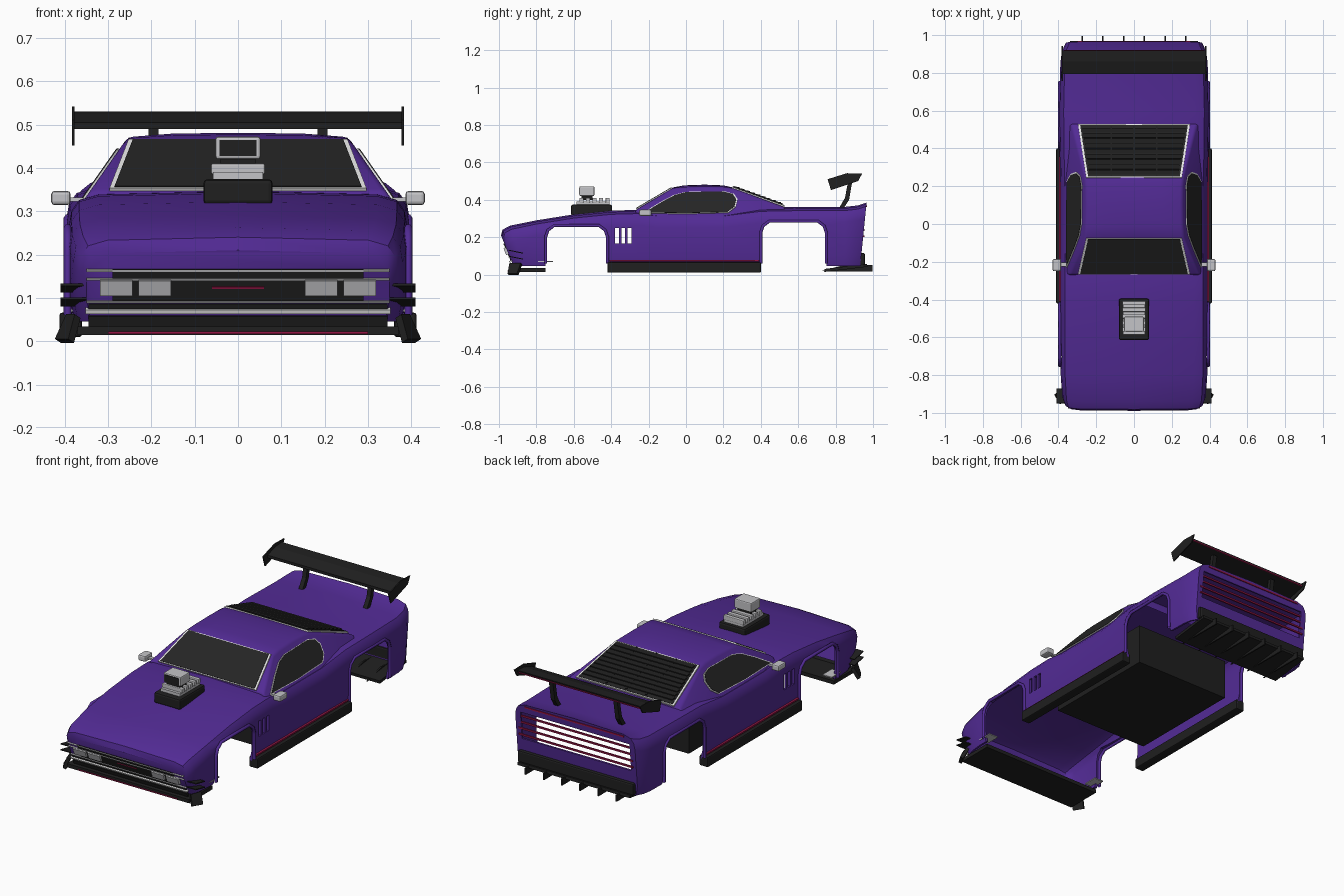
import bpy, bmesh, math
from mathutils import Vector

if "Cube" in bpy.data.objects:
    bpy.data.objects.remove(bpy.data.objects["Cube"])


def material(name, r, g, b):
    m = bpy.data.materials.new(name)
    m.diffuse_color = (r, g, b, 1)
    m.use_nodes = True
    m.node_tree.nodes["Principled BSDF"].inputs["Base Color"].default_value = (r, g, b, 1)
    return m


purple = material("purple paint", .085, .024, .3)
black = material("black plastic", .014, .014, .014)
glass = material("dark glass", .018, .018, .018)
silver = material("silver", .55, .55, .57)
white = material("white trim", .8, .8, .8)
crimson = material("crimson", .3, .008, .06)


def activate(ob):
    bpy.ops.object.select_all(action="DESELECT")
    ob.select_set(True)
    bpy.context.view_layer.objects.active = ob


def finish(name, bm, mat, angle=None):
    bmesh.ops.recalc_face_normals(bm, faces=bm.faces)
    mesh = bpy.data.meshes.new(name)
    bm.to_mesh(mesh)
    bm.free()
    ob = bpy.data.objects.new(name, mesh)
    bpy.context.collection.objects.link(ob)
    mesh.materials.append(mat)
    if angle:
        activate(ob)
        bpy.ops.object.shade_smooth_by_angle(angle=math.radians(angle))
    return ob


def modify(ob, kind, **settings):
    mod = ob.modifiers.new(kind, kind)
    for key, value in settings.items():
        setattr(mod, key, value)
    activate(ob)
    bpy.ops.object.modifier_apply(modifier=mod.name)


def box(name, mat, x, y, z, tilt=0, bevel=0):
    """Box from (low, high) ranges, tilted about its own x axis."""
    bm = bmesh.new()
    bmesh.ops.create_cube(bm, size=1)
    for v in bm.verts:
        v.co = Vector(v.co[i] * (r[1] - r[0]) for i, r in enumerate((x, y, z)))
    if bevel:
        bmesh.ops.bevel(bm, geom=bm.edges[:], offset=bevel, segments=2, affect="EDGES", profile=.5)
    ob = finish(name, bm, mat)
    ob.location = [(r[0] + r[1]) / 2 for r in (x, y, z)]
    ob.rotation_euler.x = tilt
    return ob


def pair(name, mat, x, y, z, **kw):
    for side, label in ((1, "left"), (-1, "right")):
        box(label + "_" + name, mat, sorted((side * x[0], side * x[1])), y, z, **kw)


def panel(name, mat, pts, thick, scale=1):
    """Flat polygon thickened both ways along its normal."""
    pts = [Vector(p) for p in pts]
    mid = sum(pts, Vector()) / len(pts)
    pts = [mid + (p - mid) * scale for p in pts]
    n = (pts[1] - pts[0]).cross(pts[2] - pts[1]).normalized() * thick
    bm = bmesh.new()
    low = [bm.verts.new(p - n) for p in pts]
    high = [bm.verts.new(p + n) for p in pts]
    bm.faces.new(low)
    bm.faces.new(high)
    for i in range(len(pts)):
        j = (i + 1) % len(pts)
        bm.faces.new((low[i], low[j], high[j], high[i]))
    return finish(name, bm, mat)


def loft(name, mat, sections, angle, caps=True):
    """Skin half sections mirrored across x = 0."""
    bm = bmesh.new()
    rows = []
    for half in sections:
        full = half + [(-x, y, z) for x, y, z in reversed(half[:-1])]
        rows.append([bm.verts.new(p) for p in full])
    for a, b in zip(rows, rows[1:]):
        for i in range(len(a) - 1):
            bm.faces.new((a[i], a[i + 1], b[i + 1], b[i]))
    if caps:
        bm.faces.new(rows[0])
        bm.faces.new(rows[-1])
    return finish(name, bm, mat, angle)


# Main shell: (y, half width, top height)
def body_section(y, w, top):
    half = [(w * .97, .045), (w, .1), (w, top - .08), (w * .985, top - .045),
            (w * .94, top - .02), (w * .82, top - .007), (0, top)]
    lean = .4 * max(0, min(1, (-.8 - y) / .15))
    tail = .1 * max(0, min(1, (y - .85) / .1))
    return [(x, y + lean * (.2 - z) - tail * (.38 - z), z) for x, z in half]


stations = [(-.985, .35, .21), (-.965, .368, .24), (-.92, .38, .262), (-.8, .388, .29),
            (-.6, .39, .322), (-.4, .39, .342), (-.26, .39, .346), (-.15, .39, .333),
            (.2, .39, .333), (.4, .394, .358), (.6, .396, .362), (.85, .39, .362),
            (.92, .382, .37), (.965, .362, .385)]
body = loft("body_shell", purple, [body_section(*s) for s in stations], None)
modify(body, "SOLIDIFY", thickness=.014, offset=-1)

# Wheel arches, fender vents and tail opening
cutters = []
arches = {}
for label, y0, y1, top in (("front", -.75, -.42, .262), ("rear", .4, .75, .285)):
    arch = [(y0, -.1), (y0, top - .06), (y0 + .012, top - .025), (y0 + .045, top),
            (y1 - .045, top), (y1 - .012, top - .025), (y1, top - .06), (y1, -.1)]
    arches[label] = arch
    cutters.append(panel("arch_cutter", black, [(0, y, z) for y, z in arch], .6))
for i in range(3):
    y = -.38 + i * .034
    cutters.append(box("vent_cutter", black, (-.6, .6), (y, y + .021), (.165, .25)))
cutters.append(box("tail_cutter", black, (-.33, .33), (.9, 1.1), (.18, .33)))
for cutter in cutters:
    modify(body, "BOOLEAN", object=cutter, operation="DIFFERENCE", solver="EXACT")
    bpy.data.objects.remove(cutter)
activate(body)
bpy.ops.object.shade_smooth_by_angle(angle=math.radians(35))

# Raised lips around the arches
for label, arch in arches.items():
    for side in (-1, 1):
        curve = bpy.data.curves.new(label + "_arch_lip", "CURVE")
        curve.dimensions = "3D"
        curve.bevel_depth = .009
        curve.bevel_resolution = 1
        line = curve.splines.new("POLY")
        line.points.add(len(arch) - 1)
        for point, (y, z) in zip(line.points, arch):
            point.co = (side * .393, y, max(z, .06), 1)
        curve.materials.append(purple)
        lip = bpy.data.objects.new(label + "_arch_lip", curve)
        bpy.context.collection.objects.link(lip)
        activate(lip)
        bpy.ops.object.convert(target="MESH")


# Cabin: side walls share one sloping plane
def wall(z):
    return .36 - .7 * (z - .32)


roof_line = [(-.27, .345, 0), (-.07, .462, .004), (-.01, .468, .009), (.1, .471, .01),
             (.2, .469, .008), (.25, .462, .004), (.53, .36, 0)]
cabin = loft("cabin", purple, [[(wall(.3), y, .3), (wall(z), y, z), (wall(z) * .6, y, z + crown * .8),
                                (0, y, z + crown)] for y, z, crown in roof_line], None)
modify(cabin, "BEVEL", width=.012, segments=3, limit_method="ANGLE", angle_limit=.5)
activate(cabin)
bpy.ops.object.shade_smooth_by_angle(angle=math.radians(35))


def window(name, pts):
    panel(name + "_trim", white, pts, .0045, 1.04)
    panel(name, glass, pts, .0065)


window("windshield", [(-.285, -.262, .352), (.285, -.262, .352), (.243, -.078, .46), (-.243, -.078, .46)])
window("rear_window", [(.285, .522, .366), (-.285, .522, .366), (-.243, .25, .464), (.243, .25, .464)])
outline = [(-.22, .33), (-.13, .385), (-.06, .422), (0, .438), (.2, .441), (.25, .428),
           (.268, .4), (.258, .36), (.22, .332), (0, .326)]
for side, label in ((1, "left"), (-1, "right")):
    window(label + "_side_window", [(side * wall(z), y, z) for y, z in outline])

# Rear louvres
slope = math.atan2(-.098, .272)
for i in range(9):
    t = (i + .5) / 9
    y, z, w = .26 + .25 * t, .471 - .09 * t, .235 + .04 * t
    box("louvre_slat", black, (-w, w), (y - .012, y + .012), (z - .003, z + .003), tilt=slope + .2)
for x in (-.12, 0, .12):
    box("louvre_rib", black, (x - .004, x + .004), (.245, .525), (.417, .427), tilt=slope)

# Chassis and side skirts
box("chassis_box", black, (-.29, .29), (-.27, .39), (.05, .27))
pair("side_skirt", black, (.36, .412), (-.42, .4), (.01, .066), bevel=.006)
pair("skirt_stripe", crimson, (.38, .397), (-.41, .39), (.07, .078))

# Nose details follow the sloped front face
TILT = math.atan(.4)


def nose(name, mat, x, z, out=.004, mirror=False):
    y = -.985 + .4 * (.2 - sum(z) / 2)
    (pair if mirror else box)(name, mat, x, (y - out, y + .004), z, tilt=TILT)


nose("grille", black, (-.29, .29), (.09, .17))
for z in (.09, .142, .162):
    nose("grille_bar", silver, (-.35, .35), (z, z + .004), .007)
for x in (.155, .243):
    nose("headlight", silver, (x, x + .075), (.106, .144), .014, True)
nose("grille_stripe", crimson, (-.06, .06), (.123, .127), .007)
nose("bumper_strip", white, (-.352, .352), (.066, .075), .012)
nose("bumper_gap", black, (-.345, .345), (.076, .088))
nose("lower_intake", black, (-.345, .345), (.03, .06), .008)
box("front_splitter", black, (-.37, .37), (-.95, -.75), (.014, .034))
box("splitter_stripe", crimson, (-.3, .3), (-.954, -.949), (.017, .022))
for side, label in ((1, "left"), (-1, "right")):
    panel(label + "_splitter_end", black, [(side * .385, -.95, .001), (side * .416, -.9, .001),
                                           (side * .39, -.88, .058), (side * .37, -.94, .058)], .009)
for z in (.088, .12):
    pair("canard", black, (.35, .41), (-.95, -.87), (z, z + .005), tilt=-.2)
pair("brake_duct", silver, (.33, .385), (-.79, -.71), (.068, .074))

# Hood intake
box("intake_base", black, (-.08, .08), (-.615, -.395), (.315, .374), bevel=.01)
box("intake_body", silver, (-.058, .058), (-.585, -.41), (.37, .39))
for i in range(5):
    y = -.57 + i * .035
    box("intake_rib", silver, (-.062, .062), (y, y + .022), (.385, .41), bevel=.004)
box("intake_neck", black, (-.04, .04), (-.56, -.5), (.4, .425))
box("intake_scoop", silver, (-.052, .052), (-.57, -.49), (.42, .472), bevel=.006)
box("intake_mouth", black, (-.043, .043), (-.573, -.566), (.427, .464))

# Mirrors
pair("mirror", silver, (.386, .431), (-.25, -.185), (.314, .347), bevel=.008)
pair("mirror_arm", silver, (.34, .4), (-.225, -.205), (.322, .332))

# Tail
for i in range(4):
    z = .2 + i * .034
    box("tail_light", crimson, (-.345, .345), (.946, .954), (z, z + .009))
box("lip_light", crimson, (-.3, .3), (.958, .968), (.362, .37))
box("rear_bumper", black, (-.35, .35), (.92, .957), (.05, .115), bevel=.008)
box("diffuser", black, (-.34, .34), (.74, .97), (.028, .044), tilt=.12)
for i in range(6):
    x = -.275 + i * .11
    panel("diffuser_fin", black, [(x, .72, .018), (x, .996, .016), (x, .996, .052), (x, .84, .05)], .004)

# Rear wing
panel("wing_blade", black, [(0, .795, .49), (0, .915, .518), (0, .918, .53), (0, .86, .526),
                            (0, .795, .505)], .378)
box("wing_stripe", crimson, (-.37, .37), (.914, .92), (.517, .522))
for side in (-1, 1):
    panel("wing_end", black, [(side * .38, y, z) for y, z in
                              ((.757, .51), (.86, .542), (.942, .54), (.92, .5), (.775, .452))], .003)
    panel("wing_strut", black, [(side * .195, y, z) for y, z in
                                ((.815, .35), (.85, .41), (.868, .505), (.89, .505), (.872, .4),
                                 (.84, .35))], .012)
